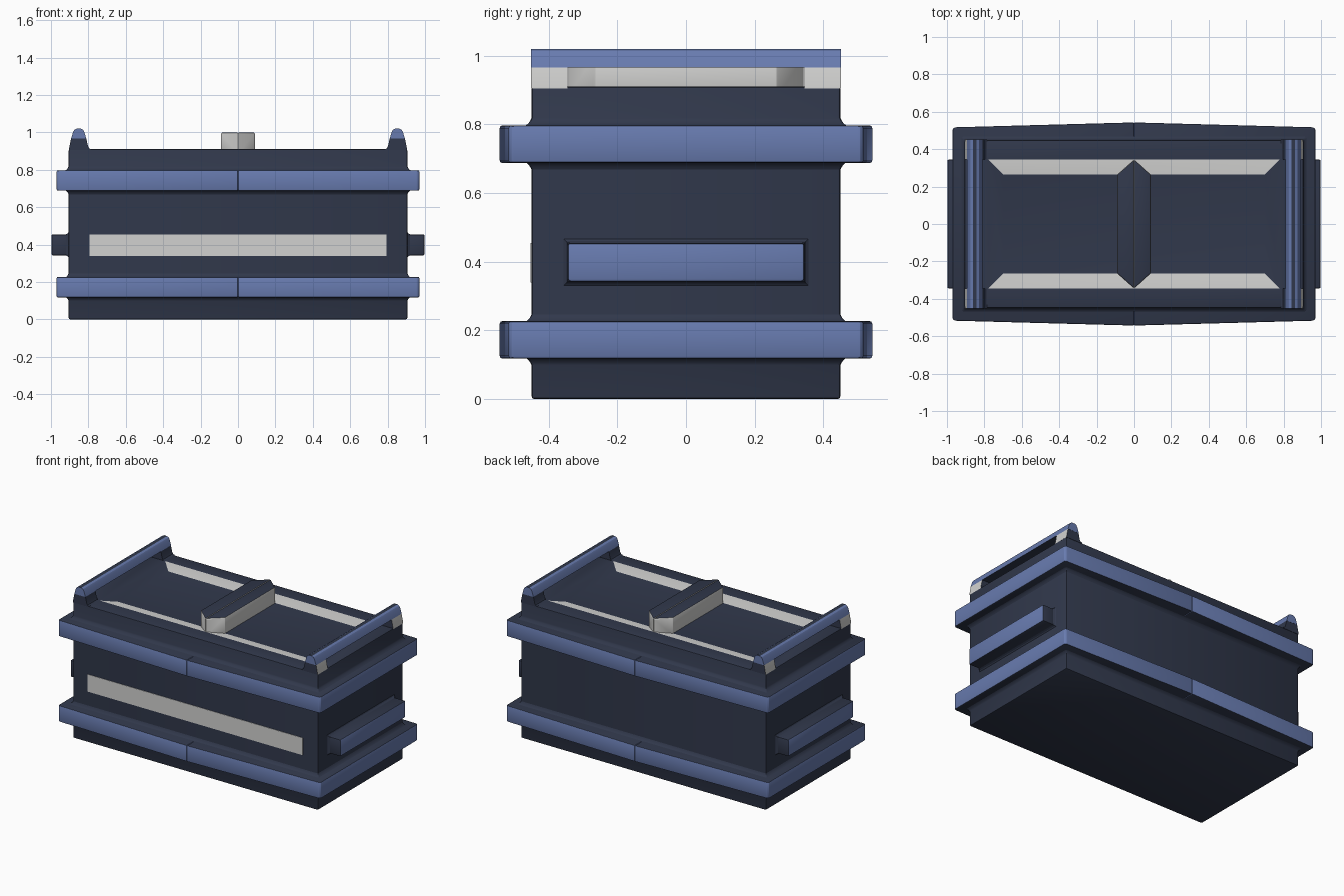
import bpy, bmesh, math
from mathutils import Vector

if "Cube" in bpy.data.objects:
    bpy.data.objects.remove(bpy.data.objects["Cube"])


def material(name, rgb):
    m = bpy.data.materials.new(name)
    m.diffuse_color = (*rgb, 1)
    m.use_nodes = True
    m.node_tree.nodes["Principled BSDF"].inputs["Base Color"].default_value = m.diffuse_color
    return m


MATS = [material("dark navy", (0.030, 0.039, 0.070)),
        material("slate blue", (0.138, 0.198, 0.430)),
        material("light grey", (0.64, 0.64, 0.63))]
NAVY, BLUE, GREY = 0, 1, 2


def finish(name, bm, rule, bevel=0.0, segments=2):
    """Bevel the edges, colour faces by rule(normal, centre), make the object."""
    bmesh.ops.recalc_face_normals(bm, faces=bm.faces)
    if bevel:
        edges = [e for e in bm.edges if e.calc_face_angle(0) > math.radians(30)]
        bmesh.ops.bevel(bm, geom=edges, offset=bevel, segments=segments,
                        profile=0.5, affect='EDGES', clamp_overlap=True)
    bm.normal_update()
    for f in bm.faces:
        f.material_index = rule(f.normal, f.calc_center_median())
    me = bpy.data.meshes.new(name)
    bm.to_mesh(me)
    bm.free()
    for m in MATS:
        me.materials.append(m)
    ob = bpy.data.objects.new(name, me)
    bpy.context.collection.objects.link(ob)
    bpy.context.view_layer.objects.active = ob
    bpy.ops.object.select_all(action='DESELECT')
    ob.select_set(True)
    bpy.ops.object.shade_smooth_by_angle(angle=math.radians(25))
    return ob


def prism(points, direction):
    """Extrude a closed outline of 3D points along a direction."""
    bm = bmesh.new()
    face = bm.faces.new([bm.verts.new(p) for p in points])
    new = bmesh.ops.extrude_face_region(bm, geom=[face], use_keep_orig=True)
    verts = [g for g in new["geom"] if isinstance(g, bmesh.types.BMVert)]
    bmesh.ops.translate(bm, verts=verts, vec=Vector(direction))
    return bm


# Body: stacked rectangles with fillets at the bands and a shallow lid recess
RINGS = [(0, .905, .45)]
for low, high in ((.12, .225), (.69, .797)):
    RINGS += [(low - .022, .905, .45), (low - .007, .912, .457), (low + .005, .93, .475),
              (high - .005, .93, .475), (high + .007, .912, .457), (high + .022, .905, .45)]
RINGS += [(.91, .905, .45), (.91, .78, .345), (.893, .70, .265)]
bm = bmesh.new()
loops = [[bm.verts.new((sx * x, sy * y, z)) for sx, sy in ((1, 1), (-1, 1), (-1, -1), (1, -1))]
         for z, x, y in RINGS]
for a, b in zip(loops, loops[1:]):
    for i in range(4):
        bm.faces.new((a[i], a[(i + 1) % 4], b[(i + 1) % 4], b[i]))
bm.faces.new(loops[0])
bm.faces.new(loops[-1])
finish("body", bm, lambda n, c: GREY if .89 < c.z < .909 and .1 < abs(n.y) < .4
       and .28 < abs(c.y) < .33 else NAVY, 0.008)

# Front label stripe
finish("front_stripe", prism([(-.795, -.446, .34), (.795, -.446, .34),
                              (.795, -.446, .455), (-.795, -.446, .455)], (0, -.007, 0)),
       lambda n, c: GREY)


def side_rule(colour):
    return lambda n, c: NAVY if abs(n.z) > .5 else colour


for s, side in ((1, "right"), (-1, "left")):
    # Bands, bowed outward to the middle seam
    for label, z0, z1 in (("lower", .118, .227), ("upper", .688, .797)):
        plan = [(0, -.543), (.96, -.517), (.97, -.507), (.97, .507), (.96, .517), (0, .543)]
        finish(f"{label}_band_{side}", prism([(s * x, y, z0) for x, y in plan], (0, 0, z1 - z0)),
               side_rule(BLUE), 0.012)

    # Lid ridge halves with pointed ends
    plan = [(0, -.345), (.09, -.265), (.09, .265), (0, .345)]
    finish(f"lid_ridge_{side}", prism([(s * x, y, .88) for x, y in plan], (0, 0, .12)),
           side_rule(GREY), 0.008)

    # End grip
    finish(f"end_grip_{side}", prism([(s * .89, -.345, .342), (s * .89, .345, .342),
                                      (s * .89, .345, .455), (s * .89, -.345, .455)],
                                     (s * .108, 0, 0)),
           lambda n, c: BLUE if abs(n.x) > .6 else NAVY, 0.009)
    # Fillet where the grip meets the end
    bm = bmesh.new()
    rings = [[bm.verts.new((s * x, sy * (.345 + g), .3985 + sz * (.0565 + g)))
              for sy, sz in ((1, 1), (-1, 1), (-1, -1), (1, -1))]
             for x, g in ((.904, .013), (.910, .005), (.920, 0))]
    for a, b in zip(rings, rings[1:]):
        for i in range(4):
            bm.faces.new((a[i], a[(i + 1) % 4], b[(i + 1) % 4], b[i]))
    finish(f"grip_fillet_{side}", bm, lambda n, c: NAVY)

    # Top rail bar
    bar = [(.811, .966), (.822, 1.003), (.829, 1.014), (.841, 1.02), (.862, 1.02),
           (.874, 1.014), (.881, 1.003), (.893, .966)]
    finish(f"rail_bar_{side}", prism([(s * x, -.452, z) for x, z in bar], (0, .904, 0)),
           lambda n, c: NAVY if abs(n.z) > .9 else BLUE)

    # Rail posts, grey on the outer face only
    post = [(.785, .905), (.785, .91), (.796, .915), (.802, .926), (.811, .966),
            (.893, .966), (.904, .91), (.904, .905)]
    for e, end in ((1, "back"), (-1, "front")):
        finish(f"rail_post_{side}_{end}",
               prism([(s * x, e * .345, z) for x, z in post], (0, e * .106, 0)),
               lambda n, c: GREY if abs(n.x) > .7 and abs(c.x) > .86 else NAVY)
